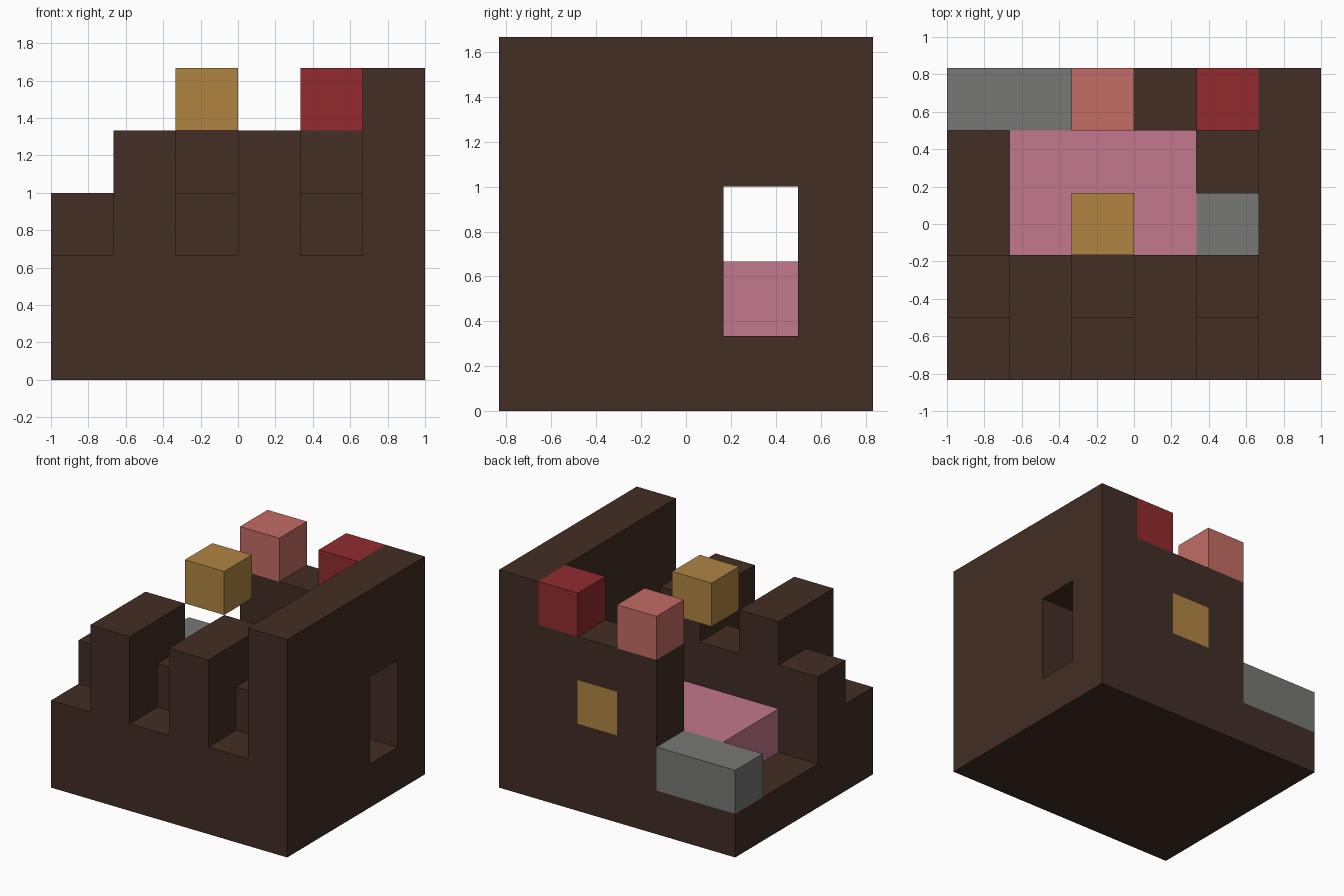
import bpy
import bmesh
from itertools import product
from mathutils import Vector

old = bpy.data.objects.get("Cube")
if old:
    bpy.data.objects.remove(old, do_unlink=True)

# Grid of cubes: six wide, five deep, five high
CELL = 1 / 3
ORIGIN = Vector((-1, -2.5 * CELL, 0))
AXES = [Vector(a) for a in ((1, 0, 0), (0, 1, 0), (0, 0, 1))]


def linear(c):
    c /= 255
    return c / 12.92 if c <= 0.04045 else ((c + 0.055) / 1.055) ** 2.4


def material(name, *rgb):
    mat = bpy.data.materials.new(name)
    color = [linear(c) for c in rgb] + [1]
    mat.diffuse_color = color
    mat.use_nodes = True
    node = next(n for n in mat.node_tree.nodes if n.type == 'BSDF_PRINCIPLED')
    node.inputs["Base Color"].default_value = color
    return mat


def block(x, y, z):
    """Set of cells in a box; each argument is a (start, end) range."""
    return set(product(range(*x), range(*y), range(*z)))


def build(name, cells, mat):
    """Closed flat-shaded skin around a set of cells."""
    bm = bmesh.new()
    for cell in cells:
        centre = Vector(cell) + Vector((0.5, 0.5, 0.5))
        for i, sign in product(range(3), (-1, 1)):
            near = list(cell)
            near[i] += sign
            if tuple(near) in cells:
                continue
            u, v = AXES[(i + 1) % 3] / 2, AXES[(i + 2) % 3] / 2 * sign
            mid = centre + AXES[i] * sign / 2
            corners = (mid - u - v, mid + u - v, mid + u + v, mid - u + v)
            bm.faces.new([bm.verts.new(ORIGIN + p * CELL) for p in corners])
    bmesh.ops.remove_doubles(bm, verts=bm.verts, dist=0.001)
    bmesh.ops.dissolve_limit(bm, angle_limit=0.01, verts=bm.verts, edges=bm.edges)
    mesh = bpy.data.meshes.new(name)
    bm.to_mesh(mesh)
    bm.free()
    mesh.materials.append(mat)
    bpy.context.collection.objects.link(bpy.data.objects.new(name, mesh))


brown = material("dark brown", 66, 46, 36)
gold = material("gold", 176, 133, 66)
red = material("red", 146, 43, 46)
pink = material("pink", 195, 119, 142)
salmon = material("salmon", 195, 108, 100)
grey = material("grey", 119, 119, 118)

# Walls and floor in one shell
shell = block((0, 6), (0, 5), (0, 1))             # floor
shell |= block((5, 6), (0, 5), (0, 5))            # tall side wall
shell |= block((2, 6), (4, 5), (0, 4))            # back wall
for x in (0, 2, 4):                               # stepped gaps in front
    shell |= block((x, x + 1), (0, 1), (0, 2))
    shell |= block((x, x + 1), (1, 2), (0, 3))
for x in (1, 3):                                  # front battlements
    shell |= block((x, x + 1), (0, 2), (0, 4))
shell -= block((5, 6), (3, 4), (1, 3))            # side window opening
lit_window = block((3, 4), (4, 5), (2, 3))
build("wall_shell", shell - lit_window, brown)
build("back_window", lit_window, gold)

# Furnishings and ornaments
build("bed", block((1, 4), (2, 4), (1, 2)), pink)
build("back_bench", block((0, 2), (4, 5), (1, 2)), grey)
build("side_stool", block((4, 5), (2, 3), (1, 2)), grey)
build("hanging_lamp", block((2, 3), (2, 3), (4, 5)), gold)
build("salmon_cube", block((2, 3), (4, 5), (4, 5)), salmon)
build("red_cube", block((4, 5), (4, 5), (4, 5)), red)
